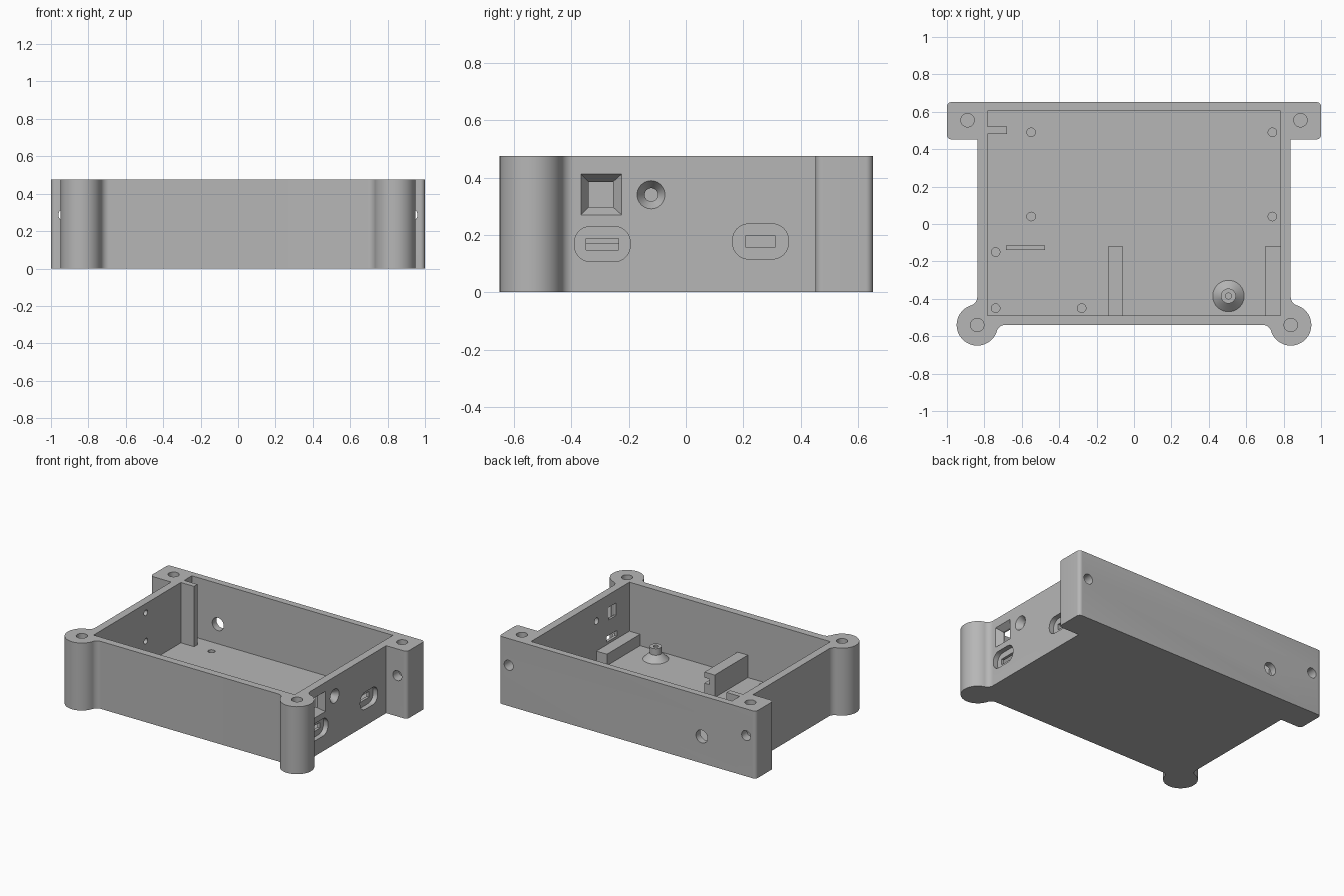
import bpy, bmesh
from math import sin, cos, pi, atan2, sqrt, radians

if "Cube" in bpy.data.objects:
    bpy.data.objects.remove(bpy.data.objects["Cube"], do_unlink=True)

grey = bpy.data.materials.new("plain_grey")
grey.use_nodes = True
GREY = (0.47, 0.47, 0.47, 1)
grey.diffuse_color = GREY
grey.node_tree.nodes["Principled BSDF"].inputs["Base Color"].default_value = GREY

# Main sizes
HEIGHT, FLOOR = 0.475, 0.05
WALL_X, FRONT, BACK = 0.838, -0.54, 0.652
IN_X, IN_FRONT, IN_BACK = 0.783, -0.488, 0.605
EAR_FRONT = 0.452


def arc(cx, cy, r, a0, a1, n=12):
    return [(cx + r * cos(a0 + (a1 - a0) * i / n),
             cy + r * sin(a0 + (a1 - a0) * i / n)) for i in range(n + 1)]


def circle(u, v, r, n=40):
    return arc(u, v, r, 0, 2 * pi, n)[:-1]


def rect(u0, u1, v0, v1):
    return [(u0, v0), (u1, v0), (u1, v1), (u0, v1)]


def rounded(u0, u1, v0, v1, r):
    pts = []
    for k, (u, v) in enumerate(rect(u0 + r, u1 - r, v0 + r, v1 - r)):
        pts += arc(u, v, r, pi + k * pi / 2, pi * 1.5 + k * pi / 2, 10)
    return pts


def loft(name, rings, axis="z"):
    """Solid through (outline, distance) rings stacked along an axis."""
    place = {"z": lambda u, v, w: (u, v, w),
             "x": lambda u, v, w: (w, u, v),
             "y": lambda u, v, w: (u, w, v)}[axis]
    bm = bmesh.new()
    loops = [[bm.verts.new(place(u, v, w)) for u, v in pts] for pts, w in rings]
    for a, b in zip(loops, loops[1:]):
        for i in range(len(a)):
            j = (i + 1) % len(a)
            bm.faces.new((a[i], a[j], b[j], b[i]))
    bm.faces.new(loops[0][::-1])
    bm.faces.new(loops[-1])
    bmesh.ops.recalc_face_normals(bm, faces=bm.faces)
    mesh = bpy.data.meshes.new(name)
    bm.to_mesh(mesh)
    bm.free()
    mesh.materials.append(grey)
    obj = bpy.data.objects.new(name, mesh)
    bpy.context.collection.objects.link(obj)
    return obj


def prism(name, pts, w0, w1, axis="z"):
    return loft(name, [(pts, w0), (pts, w1)], axis)


def activate(obj):
    bpy.ops.object.select_all(action="DESELECT")
    obj.select_set(True)
    bpy.context.view_layer.objects.active = obj


def cut(target, cutter):
    mod = target.modifiers.new("cut", "BOOLEAN")
    mod.operation, mod.solver, mod.object = "DIFFERENCE", "EXACT", cutter
    activate(target)
    bpy.ops.object.modifier_apply(modifier=mod.name)
    bpy.data.objects.remove(cutter, do_unlink=True)


# Case outline: round front lugs blended into the walls, square rear ears
LUG, FILLET, EAR_R = 0.11, 0.045, 0.025
reach = sqrt(LUG ** 2 + 2 * LUG * FILLET)
tilt = atan2(FILLET, reach)
half = arc(WALL_X - reach, FRONT - FILLET, FILLET, pi / 2, tilt)
half += arc(WALL_X, FRONT, LUG, pi + tilt, 2.5 * pi - tilt, 40)[1:]
half += arc(WALL_X + FILLET, FRONT + reach, FILLET, 1.5 * pi - tilt, pi)[1:]
half += [(WALL_X, EAR_FRONT)]
half += arc(1 - EAR_R, EAR_FRONT + EAR_R, EAR_R, -pi / 2, 0, 8)
half += arc(1 - EAR_R, BACK - EAR_R, EAR_R, 0, pi / 2, 8)
outline = half + [(-x, y) for x, y in reversed(half)]
case = prism("case", outline, 0, HEIGHT)

# Cavity
cut(case, prism("cavity", rect(-IN_X, IN_X, IN_FRONT, IN_BACK), FLOOR, HEIGHT + 0.1))

# Lid screw holes and cross holes through the ears
for s in (-1, 1):
    for x, y in ((0.89, 0.555), (WALL_X, FRONT)):
        cut(case, prism("screw_hole", circle(s * x, y, 0.036), 0.15, HEIGHT + 0.1))
    cut(case, prism("ear_hole", circle(s * 0.925, 0.287, 0.035), 0.4, 0.75, "y"))

# Cable hole in the back wall
cut(case, prism("cable_hole", circle(-0.58, 0.188, 0.045), 0.55, 0.75, "y"))

# Blind pilot holes in the floor and in the inner side wall
for x, y in ((-0.55, 0.49), (0.74, 0.49), (-0.55, 0.04), (0.74, 0.04),
             (-0.74, -0.15), (-0.74, -0.45), (-0.28, -0.45)):
    cut(case, prism("pilot_hole", circle(x, y, 0.023, 24), 0.015, FLOOR + 0.05))
for z in (0.21, 0.41):
    cut(case, prism("wall_pilot_hole", circle(0.093, z, 0.02, 24),
                    -IN_X - 0.035, -IN_X + 0.05, "x"))

# Tapered square window and countersunk round hole in the side wall
SINK = 0.797
for big, small in ((rect(-0.367, -0.225, 0.27, 0.412), rect(-0.34, -0.255, 0.297, 0.385)),
                   (circle(-0.122, 0.34, 0.049), circle(-0.122, 0.34, 0.023))):
    cut(case, loft("tapered_hole", [(big, WALL_X + 0.05), (big, WALL_X),
                                    (small, SINK), (small, 0.75)], "x"))

# Connector sockets: rounded recess with a slot through the wall
for y, z, w in ((-0.292, 0.168, 0.056), (0.26, 0.177, 0.052)):
    recess = rounded(y - 0.097, y + 0.097, z - 0.061, z + 0.061, 0.055)
    cut(case, prism("socket_recess", recess, 0.803, 0.9, "x"))
    cut(case, prism("socket_slot", rect(y - w, y + w, z - 0.02, z + 0.02), 0.75, 0.85, "x"))

# Inner ribs, board stop and corner fin
rib = prism("grooved_rib", rect(-0.14, -0.06, IN_FRONT, -0.12), FLOOR, 0.208)
cut(rib, prism("rib_groove", rect(-0.1, 0, -0.6, 0), 0.13, 0.169))
prism("side_rib", rect(0.7, IN_X, IN_FRONT, -0.12), FLOOR, 0.13)
prism("board_stop", rect(-0.685, -0.475, -0.14, -0.115), FLOOR, 0.15)
prism("corner_fin", rect(-IN_X, -0.68, 0.482, 0.52), FLOOR, HEIGHT)

# Conical standoff with a pilot hole
standoff = loft("standoff", [(circle(0.505, -0.385, r), z) for r, z in
                             ((0.084, FLOOR), (0.04, 0.092), (0.04, 0.138),
                              (0.016, 0.138), (0.016, 0.07))])

# Smooth curved faces, keep edges sharp
for obj in (case, standoff):
    activate(obj)
    bpy.ops.object.shade_smooth_by_angle(angle=radians(30))
